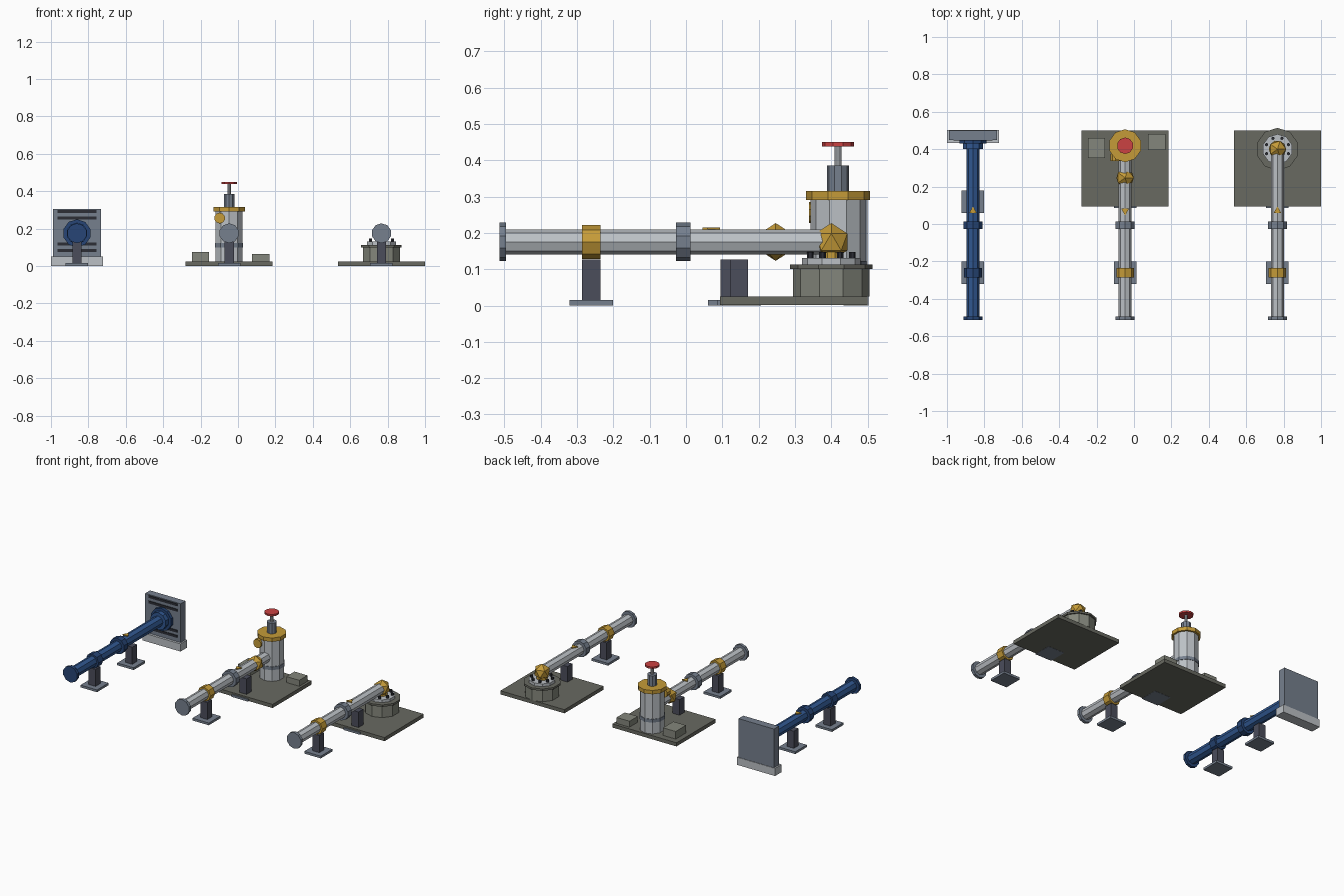
import bpy, bmesh, math
from mathutils import Matrix, Vector

cube = bpy.data.objects.get("Cube")
if cube:
    bpy.data.objects.remove(cube)


def material(name, r, g, b):
    m = bpy.data.materials.new(name)
    m.use_nodes = True
    m.diffuse_color = (r, g, b, 1)
    m.node_tree.nodes["Principled BSDF"].inputs["Base Color"].default_value = (r, g, b, 1)
    return m


SILVER = material("silver", .5, .53, .56)
SLATE = material("slate", .18, .215, .27)
DARK = material("dark_slate", .07, .075, .105)
CHARCOAL = material("charcoal", .025, .027, .035)
GOLD = material("gold", .56, .33, .04)
BLUE = material("blue", .03, .095, .28)
NAVY = material("dark_blue", .02, .06, .18)
RED = material("red", .6, .055, .055)
SLAB = material("dark_concrete", .14, .143, .12)
CONCRETE = material("concrete", .23, .24, .2)


def finish(name, bm, mat):
    mesh = bpy.data.meshes.new(name)
    bm.to_mesh(mesh)
    bm.free()
    mesh.materials.append(mat)
    ob = bpy.data.objects.new(name, mesh)
    bpy.context.collection.objects.link(ob)
    return ob


def box(name, mat, x, y, z):
    """Box from (min, max) ranges."""
    bm = bmesh.new()
    bmesh.ops.create_cube(bm, size=1)
    for v in bm.verts:
        v.co = Vector(a[0] + (c + .5) * (a[1] - a[0]) for a, c in zip((x, y, z), v.co))
    return finish(name, bm, mat)


def cyl(name, mat, r, centre, lo, hi, axis="z", sides=10):
    """Prism along an axis; centre holds the two other coordinates."""
    bm = bmesh.new()
    mid = (lo + hi) / 2
    if axis == "z":
        place = Matrix.Translation((centre[0], centre[1], mid))
    else:
        place = Matrix.Translation((centre[0], mid, centre[1])) @ Matrix.Rotation(math.pi / 2, 4, "X")
    bmesh.ops.create_cone(bm, cap_ends=True, segments=sides, radius1=r, radius2=r,
                          depth=hi - lo, matrix=place)
    return finish(name, bm, mat)


def ball(name, mat, r, x, y, z):
    bm = bmesh.new()
    bmesh.ops.create_icosphere(bm, subdivisions=1, radius=r,
                               matrix=Matrix.Translation((x, y, z)))
    return finish(name, bm, mat)


def arrow(name, x, y, direction):
    """Thin flow marker lying on top of a pipe."""
    ob = cyl(name, GOLD, .024, (0, 0), -.003, .003, sides=3)
    ob.location = (x, y, .212)
    if direction < 0:
        ob.rotation_euler.z = math.pi


AXIS = .175
INTAKE, TOWER, WELL = -.861, -.0475, .767


def support(name, x, y):
    box(name + "_post", DARK, (x - .025, x + .025), (y - .025, y + .025), (.015, .127))
    box(name + "_foot", SLATE, (x - .06, x + .06), (y - .06, y + .06), (0, .015))


def pipe_run(name, x, end, pipe, flange, collar, rear_support, flow):
    c = (x, AXIS)
    cyl(name + "_pipe", pipe, .035, c, -.51, end, "y", 8)
    cyl(name + "_end_flange", flange, .053, c, -.514, -.495, "y")
    cyl(name + "_middle_flange", flange, .053, c, -.027, .013, "y")
    cyl(name + "_collar", collar, .047, c, -.286, -.236, "y", 8)
    support(name + "_front_support", x, -.261)
    support(name + "_rear_support", x, rear_support)
    arrow(name + "_flow_arrow", x, .07, flow)


pipe_run("intake", INTAKE, .44, BLUE, NAVY, NAVY, .12, 1)
pipe_run("tower", TOWER, .36, SILVER, SLATE, GOLD, .146, -1)
pipe_run("well", WELL, .4, SILVER, SLATE, GOLD, .146, 1)

# Intake wall with vent slats and stepped flange
box("wall_base", SILVER, (-1, -.722), (.434, .503), (0, .05))
box("wall_panel", SLATE, (-.99, -.732), (.45, .5), (.05, .305))
for i, z in enumerate((.292, .256, .118, .084)):
    box(f"vent_slat_{i + 1}", CHARCOAL, (-.965, -.757), (.446, .452), (z - .008, z + .008))
cyl("wall_flange_small", BLUE, .057, (INTAKE, AXIS), .4, .432, "y")
cyl("wall_flange_large", NAVY, .075, (INTAKE, AXIS), .43, .451, "y")

# Ground slabs
for name, x in (("tower", TOWER), ("well", WELL)):
    box(name + "_slab", SLAB, (x - .233, x + .233), (.094, .5), (.001, .025))

# Valve tower, stacked upwards
c = (TOWER, .4185)
for name, mat, r, lo, hi in (
        ("tower_body", SILVER, .0755, .025, .292),
        ("tower_band", SLATE, .079, .1, .122),
        ("tower_cap", GOLD, .088, .291, .316),
        ("valve_neck", SLATE, .03, .316, .385),
        ("valve_stem", SILVER, .01, .385, .44),
        ("handwheel", RED, .044, .438, .45)):
    cyl(name, mat, r, c, lo, hi)
cyl("gauge", GOLD, .029, (-.098, .256), .338, .375, "y")
ball("valve_ball", GOLD, .052, TOWER, .247, AXIS)
box("right_plinth", CONCRETE, (-.247, -.155), (.353, .46), (.024, .075))
box("left_plinth", CONCRETE, (.075, .169), (.395, .48), (.024, .064))

# Wellhead with bolt circle and elbow
c = (WELL, .4)
for name, mat, r, lo, hi in (
        ("well_drum", CONCRETE, .105, .025, .101),
        ("well_rim", SLAB, .114, .1, .113),
        ("well_plate", SILVER, .081, .113, .131),
        ("well_riser", GOLD, .034, .131, .175)):
    cyl(name, mat, r, c, lo, hi)
ball("well_elbow", GOLD, .052, WELL, .4, AXIS)
for i in range(8):
    a = (i + .5) * math.tau / 8
    spot = (c[0] + .063 * math.cos(a), c[1] + .063 * math.sin(a))
    cyl(f"well_bolt_{i + 1}", CHARCOAL, .009, spot, .13, .147, sides=6)
